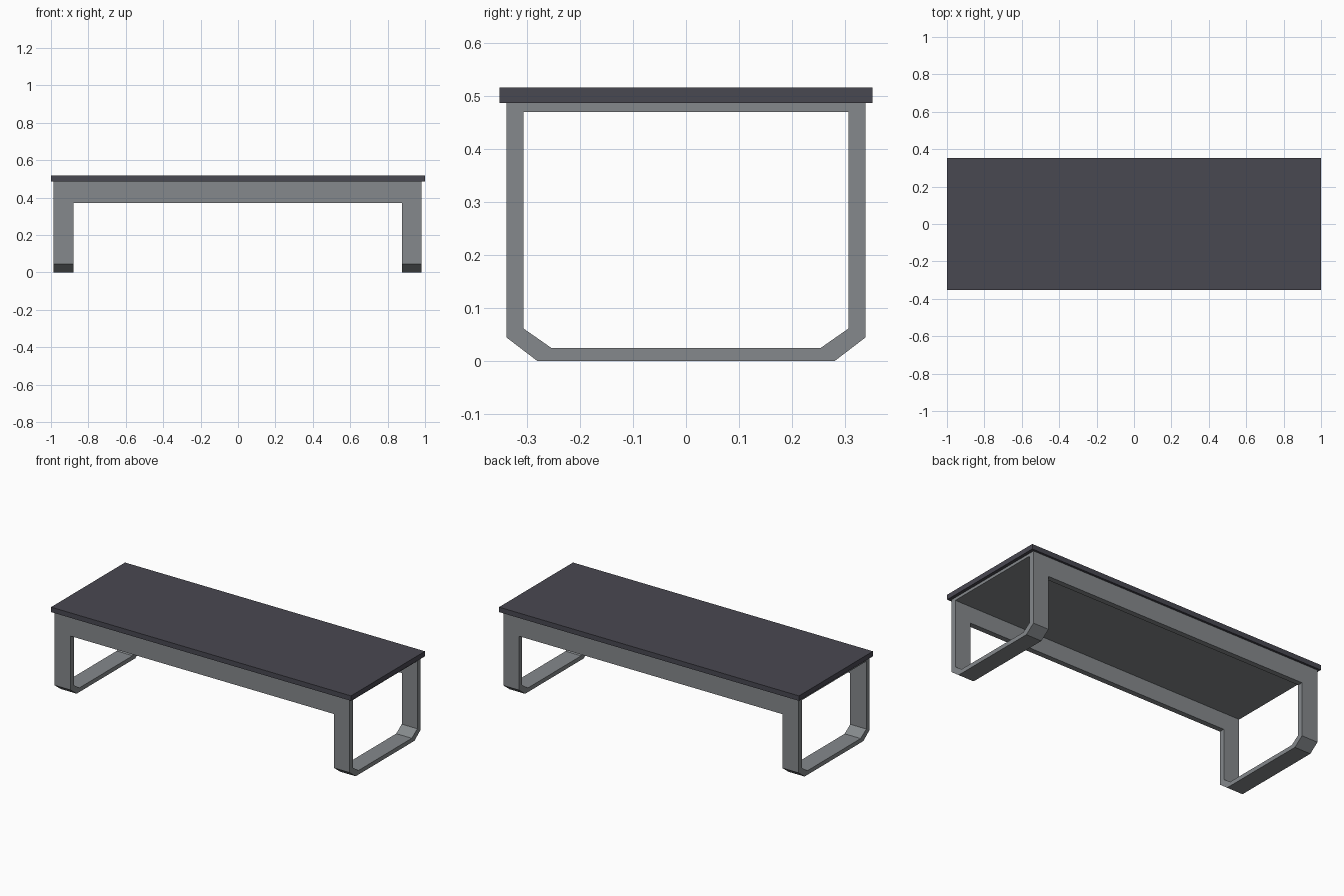
import bpy, bmesh

if "Cube" in bpy.data.objects:
    bpy.data.objects.remove(bpy.data.objects["Cube"])


def material(name, rgb):
    m = bpy.data.materials.new(name)
    m.diffuse_color = (*rgb, 1)
    m.use_nodes = True
    m.node_tree.nodes["Principled BSDF"].inputs["Base Color"].default_value = m.diffuse_color
    return m


def make_object(name, bm, mat=None):
    bmesh.ops.recalc_face_normals(bm, faces=bm.faces)
    me = bpy.data.meshes.new(name)
    bm.to_mesh(me)
    bm.free()
    ob = bpy.data.objects.new(name, me)
    bpy.context.collection.objects.link(ob)
    if mat:
        me.materials.append(mat)
    return ob


def box(name, x0, x1, y0, y1, z0, z1, mat=None):
    bm = bmesh.new()
    bmesh.ops.create_cube(bm, size=1)
    for v in bm.verts:
        v.co = (x1 if v.co.x > 0 else x0, y1 if v.co.y > 0 else y0, z1 if v.co.z > 0 else z0)
    return make_object(name, bm, mat)


dark = material("dark slate", (0.066, 0.065, 0.083))
grey = material("metal grey", (0.235, 0.25, 0.262))

# Table top
box("table_top", -1, 1, -0.352, 0.352, 0.487, 0.517, dark)

# Frame: closed loop with chamfered feet, extruded along the table
X0, X1 = -0.987, 0.981
half_outer = [(0.28, 0), (0.339, 0.045), (0.339, 0.487)]
half_inner = [(0.254, 0.025), (0.307, 0.062), (0.307, 0.47)]


def loop(half):
    return half + [(-y, z) for y, z in reversed(half)]


bm = bmesh.new()
rings = [[bm.verts.new((x, y, z)) for y, z in loop(h)]
         for x in (X0, X1) for h in (half_outer, half_inner)]
for a, b in ((0, 1), (2, 3), (0, 2), (1, 3)):
    for i in range(6):
        j = (i + 1) % 6
        bm.faces.new((rings[a][i], rings[a][j], rings[b][j], rings[b][i]))
frame = make_object("frame", bm, grey)

# Opening between the legs, leaving the side aprons
cutter = box("opening_cutter", -0.88, 0.877, -0.6, 0.6, -0.2, 0.37)
cutter.hide_render = True
cutter.hide_viewport = True
cutter.display_type = 'WIRE'
mod = frame.modifiers.new("opening", 'BOOLEAN')
mod.operation = 'DIFFERENCE'
mod.solver = 'EXACT'
mod.object = cutter
